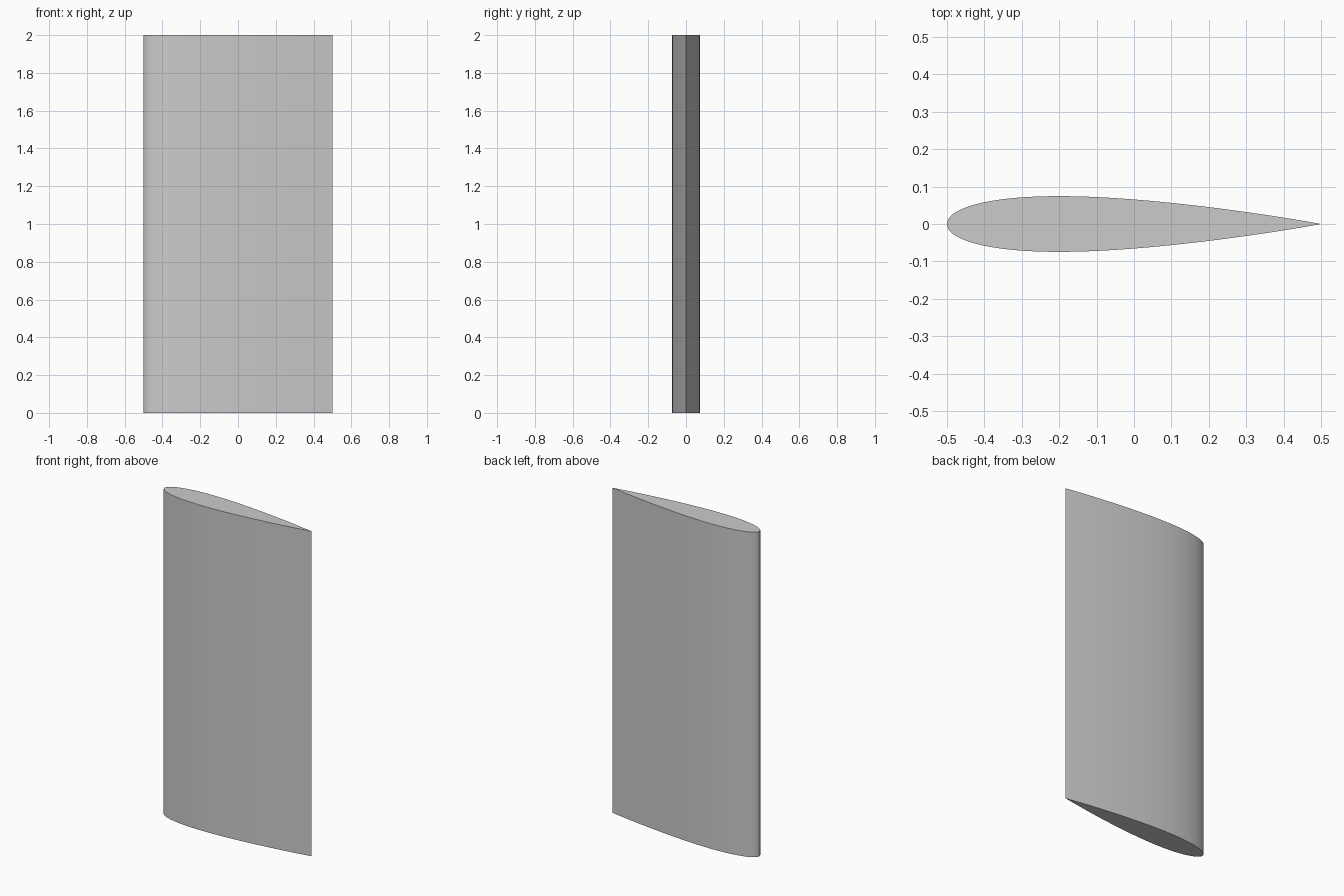
import bpy, bmesh, math

if "Cube" in bpy.data.objects:
    bpy.data.objects.remove(bpy.data.objects["Cube"])

CHORD, SPAN, THICKNESS, STEPS = 1.0, 2.0, 0.149, 40


def half_thickness(t):
    """Symmetric four-digit airfoil with a closed trailing edge."""
    return 5 * THICKNESS * (0.2969 * math.sqrt(t) - 0.1260 * t - 0.3516 * t**2
                            + 0.2843 * t**3 - 0.1036 * t**4)


# Airfoil outline, points packed towards the nose and tail
stations = [(1 - math.cos(math.pi * i / STEPS)) / 2 for i in range(STEPS + 1)]
lower = [(t, -half_thickness(t)) for t in stations[:-1]]
upper = [(t, half_thickness(t)) for t in stations[:0:-1]]
upper[0] = (1.0, 0.0)

# Straight wing: outline extruded up the span
bm = bmesh.new()
outline = [bm.verts.new(((t - 0.5) * CHORD, y * CHORD, 0)) for t, y in lower + upper]
base = bm.faces.new(outline)
top = bmesh.ops.extrude_face_region(bm, geom=[base], use_keep_orig=True)
bmesh.ops.translate(bm, vec=(0, 0, SPAN),
                    verts=[g for g in top["geom"] if isinstance(g, bmesh.types.BMVert)])
bmesh.ops.recalc_face_normals(bm, faces=bm.faces)
mesh = bpy.data.meshes.new("wing_section")
bm.to_mesh(mesh)
bm.free()
wing = bpy.data.objects.new("wing_section", mesh)
bpy.context.collection.objects.link(wing)

# Smooth skin with sharp end caps and trailing edge
bpy.context.view_layer.objects.active = wing
wing.select_set(True)
bpy.ops.object.shade_smooth_by_angle(angle=math.radians(15))
